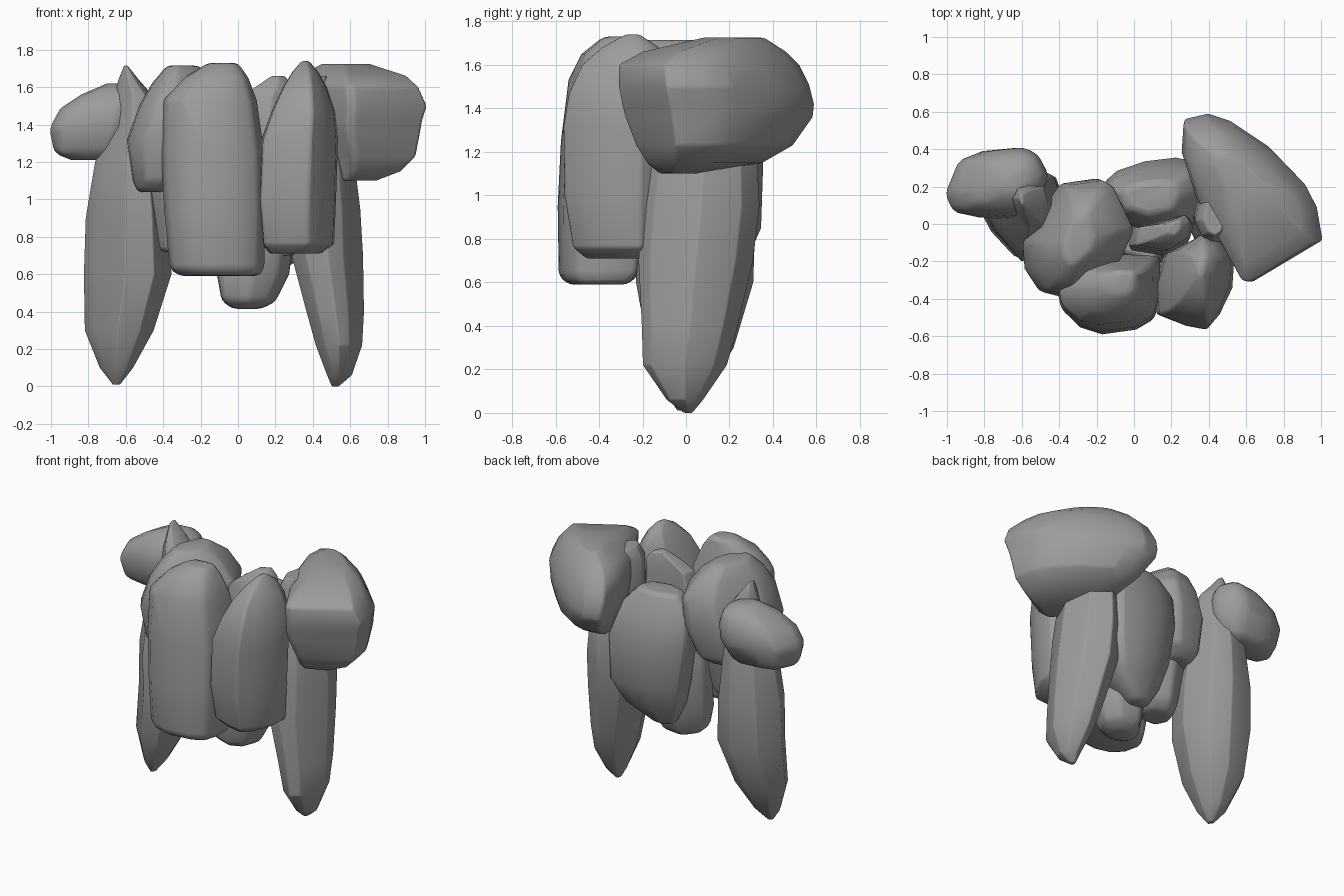
import bpy, bmesh, math

stone = bpy.data.materials.new("grey_stone")
stone.diffuse_color = (0.33, 0.33, 0.33, 1)


def rock(name, plan, levels, bevel=0.025):
    """Loft a plan outline through levels of (z, x0, x1, y0, y1)."""
    px, py = [p[0] for p in plan], [p[1] for p in plan]
    ax, ay = min(px), min(py)
    w, d = max(px) - ax, max(py) - ay
    bm = bmesh.new()
    rings = []
    for z, x0, x1, y0, y1 in levels:
        rings.append([bm.verts.new((x0 + (x - ax) / w * (x1 - x0),
                                    y0 + (y - ay) / d * (y1 - y0), z)) for x, y in plan])
    n = len(plan)
    for a, b in zip(rings, rings[1:]):
        for i in range(n):
            j = (i + 1) % n
            bm.faces.new((a[i], a[j], b[j], b[i]))
    bm.faces.new(rings[0])
    bm.faces.new(rings[-1])
    bmesh.ops.recalc_face_normals(bm, faces=bm.faces)
    me = bpy.data.meshes.new(name)
    bm.to_mesh(me)
    bm.free()
    me.materials.append(stone)
    ob = bpy.data.objects.new(name, me)
    bpy.context.collection.objects.link(ob)
    # worn edges
    mod = ob.modifiers.new("worn_edges", "BEVEL")
    mod.width, mod.segments = bevel, 2
    mod.limit_method, mod.angle_limit = "ANGLE", math.radians(30)
    bpy.ops.object.select_all(action="DESELECT")
    ob.select_set(True)
    bpy.context.view_layer.objects.active = ob
    bpy.ops.object.shade_smooth_by_angle(angle=math.radians(55))
    return ob


# front slabs
rock("front_left_slab",
     [(-.41, -.38), (-.385, -.48), (-.3, -.55), (-.18, -.58), (0, -.56), (.1, -.51),
      (.135, -.4), (.13, -.25), (-.1, -.24), (-.33, -.27)],
     [(.59, -.31, .11, -.54, -.27), (.63, -.37, .14, -.585, -.22), (.95, -.4, .145, -.59, -.16),
      (1.25, -.415, .14, -.575, -.16), (1.53, -.405, .1, -.54, -.2),
      (1.65, -.29, .055, -.48, -.23), (1.73, -.16, 0, -.38, -.25)])
rock("front_right_slab",
     [(.11, -.32), (.12, -.48), (.27, -.54), (.38, -.56), (.45, -.48), (.52, -.34),
      (.53, -.2), (.46, -.11), (.35, -.06), (.16, -.16)],
     [(.71, .17, .44, -.46, -.14), (.76, .13, .515, -.52, -.09), (1.0, .11, .525, -.56, -.07),
      (1.32, .125, .535, -.565, -.06), (1.47, .18, .52, -.54, -.05),
      (1.6, .24, .475, -.48, -.07), (1.68, .29, .43, -.39, -.12), (1.74, .34, .38, -.28, -.21)])

# legs
rock("left_leg",
     [(-.82, .09), (-.75, -.04), (-.6, -.2), (-.45, -.17), (-.36, .04), (-.42, .22),
      (-.55, .28), (-.74, .24)],
     [(.01, -.67, -.63, -.04, .01), (.1, -.74, -.56, -.1, .1), (.3, -.82, -.45, -.17, .22),
      (.6, -.825, -.355, -.19, .31), (.9, -.815, -.37, -.2, .32), (1.2, -.765, -.41, -.15, .3),
      (1.4, -.68, -.44, -.05, .26), (1.56, -.66, -.46, .0, .22), (1.64, -.64, -.53, .05, .2),
      (1.715, -.61, -.59, .1, .16)])
rock("right_leg",
     [(.28, .02), (.36, -.15), (.48, -.2), (.57, -.15), (.68, .06), (.61, .24), (.46, .32),
      (.34, .26)],
     [(0, .5, .54, -.01, .03), (.06, .475, .61, -.09, .08), (.22, .415, .665, -.2, .19),
      (.4, .365, .675, -.205, .24), (.7, .285, .67, -.22, .31), (.95, .295, .655, -.2, .34),
      (1.15, .31, .63, -.17, .33), (1.35, .32, .58, -.12, .25), (1.58, .325, .51, -.09, .17),
      (1.66, .37, .5, -.06, .13)])

# arm boulders
rock("right_arm",
     [(.27, .56), (.26, .4), (.34, .14), (.46, -.08), (.58, -.3), (.63, -.31), (1, -.08),
      (.97, .1), (.91, .22), (.73, .41), (.52, .55), (.4, .59)],
     [(1.1, .48, .74, -.12, .07), (1.15, .4, .87, -.18, .35), (1.23, .34, .95, -.23, .49),
      (1.36, .27, .975, -.28, .585), (1.42, .26, .985, -.295, .59), (1.5, .255, 1.01, -.31, .57),
      (1.6, .28, .965, -.31, .52), (1.66, .33, .9, -.2, .46), (1.725, .45, .7, .08, .36)], .03)
rock("left_arm",
     [(-1, .16), (-.96, .07), (-.82, .04), (-.65, .03), (-.5, .15), (-.46, .25), (-.52, .36),
      (-.6, .4), (-.8, .38), (-.93, .33)],
     [(1.21, -.89, -.58, .12, .3), (1.25, -.99, -.52, .07, .35), (1.38, -1.015, -.46, .025, .41),
      (1.48, -.96, -.455, .04, .41), (1.56, -.84, -.48, .08, .38), (1.62, -.7, -.56, .16, .3)], .03)

# body boulders
rock("shoulder_boulder",
     [(-.59, -.1), (-.58, -.24), (-.5, -.36), (-.38, -.39), (-.08, -.2), (0, -.03),
      (-.12, .2), (-.18, .24), (-.39, .21), (-.46, .1)],
     [(1.04, -.54, -.2, -.27, .1), (1.1, -.565, -.1, -.34, .18), (1.32, -.595, -.01, -.39, .245),
      (1.5, -.53, 0, -.385, .235), (1.62, -.46, -.09, -.32, .17), (1.715, -.38, -.21, -.22, .05)])
rock("back_boulder",
     [(-.17, .22), (-.12, .02), (.1, -.05), (.34, 0), (.42, .18), (.38, .32), (.22, .35),
      (.05, .33), (-.1, .28)],
     [(.55, -.0, .14, .05, .18), (.68, -.07, .33, -.02, .27), (.85, -.11, .41, -.05, .345),
      (1.15, -.16, .42, -.05, .355), (1.35, -.16, .37, -.02, .31), (1.49, -.06, .24, .05, .23)])
rock("lower_core",
     [(-.11, -.05), (-.1, -.17), (.08, -.23), (.22, -.17), (.28, -.02), (.2, .1), (.02, .12)],
     [(.415, -.03, .13, -.14, 0), (.46, -.09, .21, -.21, .07), (.6, -.115, .28, -.235, .12),
      (.75, -.11, .3, -.23, .13), (1.1, -.1, .28, -.2, .1)])
rock("middle_core",
     [(-.02, -.12), (.16, -.15), (.28, -.08), (.3, 0), (.26, .05), (.1, .0), (0, -.02)],
     [(.7, 0, .3, -.2, .03), (1.4, -.03, .32, -.15, .05), (1.54, .01, .31, -.14, .05),
      (1.6, .09, .3, -.11, .05), (1.66, .18, .25, -.06, .03)], .01)
rock("left_core",
     [(-.47, -.12), (-.4, -.24), (-.22, -.25), (-.1, -.14), (-.14, .0), (-.3, .06), (-.43, .0)],
     [(.72, -.42, -.2, -.25, -.05), (.78, -.43, -.14, -.27, .01), (1.05, -.47, -.1, -.28, .06),
      (1.25, -.47, -.1, -.25, .08)])
